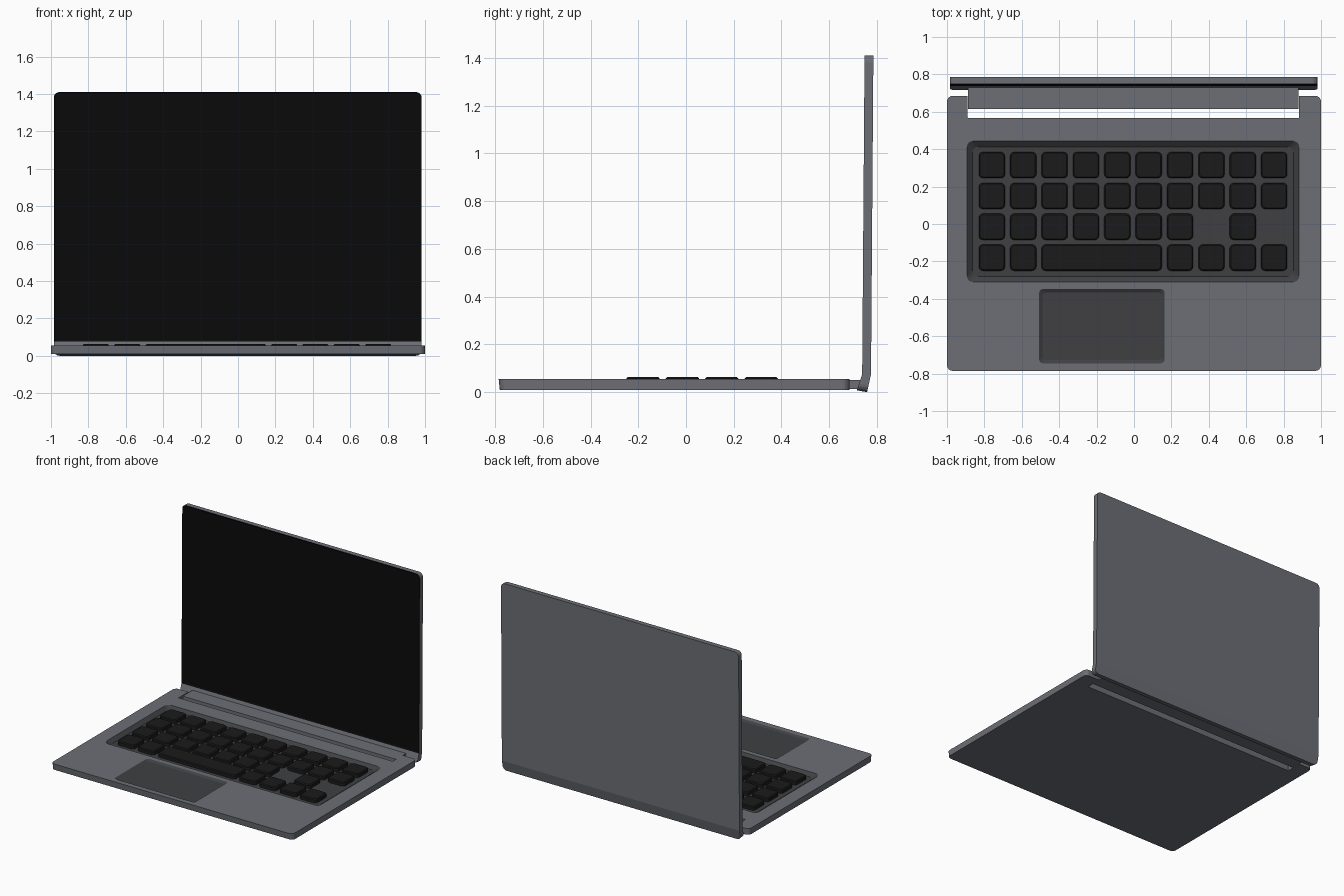
import bpy, bmesh, math
from mathutils import Vector

if "Cube" in bpy.data.objects:
    bpy.data.objects.remove(bpy.data.objects["Cube"])


def material(name, r, g, b):
    m = bpy.data.materials.new(name)
    m.diffuse_color = (r, g, b, 1)
    m.use_nodes = True
    m.node_tree.nodes["Principled BSDF"].inputs["Base Color"].default_value = m.diffuse_color
    return m


METAL = material("grey_metal", 0.15, 0.157, 0.18)
WELL = material("dark_well", 0.05, 0.051, 0.055)
KEY = material("key_black", 0.011, 0.011, 0.011)
GLASS = material("screen_black", 0.003, 0.003, 0.003)


def rounded(x0, x1, y0, y1, r, n=4):
    """Counter-clockwise outline of a rounded rectangle."""
    pts = []
    corners = [(x1 - r, y1 - r), (x0 + r, y1 - r), (x0 + r, y0 + r), (x1 - r, y0 + r)]
    for i, (cx, cy) in enumerate(corners):
        for k in range(n + 1):
            a = math.pi / 2 * (i + k / n)
            pts.append((cx + r * math.cos(a), cy + r * math.sin(a)))
    return pts


def finish(name, bm, *mats):
    bmesh.ops.recalc_face_normals(bm, faces=bm.faces)
    me = bpy.data.meshes.new(name)
    bm.to_mesh(me)
    bm.free()
    for m in mats:
        me.materials.append(m)
    ob = bpy.data.objects.new(name, me)
    bpy.context.collection.objects.link(ob)
    return ob


def stack(name, levels, mat):
    """Loft through (outline, z) levels and cap both ends."""
    bm = bmesh.new()
    rings = [[bm.verts.new((x, y, z)) for x, y in pts] for pts, z in levels]
    n = len(rings[0])
    for a, b in zip(rings, rings[1:]):
        for i in range(n):
            j = (i + 1) % n
            bm.faces.new((a[i], a[j], b[j], b[i]))
    bm.faces.new(rings[0])
    bm.faces.new(rings[-1])
    return finish(name, bm, mat)


def pocket(name, x0, x1, y0, y1, r, inset, floor):
    """Tapered cutter whose outline at z = TOP is the given rectangle."""
    i = inset
    return stack(name, [(rounded(x0 + i, x1 - i, y0 + i, y1 - i, r), floor),
                        (rounded(x0, x1, y0, y1, r), TOP),
                        (rounded(x0, x1, y0, y1, r), 0.2)], WELL)


# Base slab with hinge notch, keyboard well and trackpad recess
TOP = 0.056
base = stack("base", [(rounded(-1, 1, -0.78, 0.685, 0.03), 0.01),
                      (rounded(-1, 1, -0.785, 0.685, 0.03), TOP)], METAL)
base.data.materials.append(WELL)
notch = stack("notch_cutter", [(rounded(-0.89, 0.883, 0.568, 0.9, 0.002, 1), -0.1),
                               (rounded(-0.89, 0.883, 0.568, 0.9, 0.002, 1), 0.2)], METAL)
wells = [pocket("well_cutter", -0.893, 0.883, -0.31, 0.443, 0.03, 0.03, 0.034),
         pocket("pad_cutter", -0.507, 0.163, -0.745, -0.348, 0.02, 0.018, 0.046)]
bpy.context.view_layer.objects.active = base
for cutter in [notch] + wells:
    mod = base.modifiers.new("cut", 'BOOLEAN')
    mod.operation = 'DIFFERENCE'
    mod.solver = 'EXACT'
    mod.object = cutter
    bpy.ops.object.modifier_apply(modifier=mod.name)
    bpy.data.objects.remove(cutter)
for p in base.data.polygons:
    c = p.center
    inside = -0.9 < c.x < 0.89 and -0.75 < c.y < 0.45 and 0.03 < c.z < TOP - 0.001
    p.material_index = 1 if inside and p.normal.z > 0.1 else 0


# Keys: ten columns, four rows, with two gaps and a space bar
PITCH, HALF = 0.1677, 0.07


def key(name, x0, x1, cy):
    y0, y1 = cy - HALF, cy + HALF
    s = 0.006
    stack(name, [(rounded(x0, x1, y0, y1, 0.022, 3), 0.034),
                 (rounded(x0, x1, y0, y1, 0.022, 3), 0.057),
                 (rounded(x0 + s, x1 - s, y0 + s, y1 - s, 0.02, 3), 0.063)], KEY)


rows = [range(10), range(10), [0, 1, 2, 3, 4, 5, 6, 8], [0, 1, 6, 7, 8, 9]]
for r, cols in enumerate(rows):
    cy = 0.315 - r * 0.165
    for c in cols:
        cx = -0.76 + c * PITCH
        key(f"key_{r}_{c}", cx - HALF, cx + HALF, cy)
key("space_bar", -0.495, 0.149, 0.315 - 3 * 0.165)

# Hinge bar joining the notch to the lid
hinge = rounded(-0.887, 0.88, 0.614, 0.745, 0.004, 2)
stack("hinge_bar", [(hinge, 0.014), (hinge, 0.052)], METAL)

# Lid: rounded slab in x-z, nearly upright, with a bent chin at the bottom
BEND = 0.075
bm = bmesh.new()
outline = rounded(-0.985, 0.982, 0, 1.41, 0.03)
front = [bm.verts.new((x, 0, z)) for x, z in outline]
back = [bm.verts.new((x, 1, z)) for x, z in outline]
bm.faces.new(front)
bm.faces.new(back)
for i in range(len(outline)):
    j = (i + 1) % len(outline)
    bm.faces.new((front[i], front[j], back[j], back[i]))
bmesh.ops.bisect_plane(bm, geom=bm.verts[:] + bm.edges[:] + bm.faces[:],
                       plane_co=(0, 0, BEND), plane_no=(0, 0, 1))
for v in bm.verts:
    is_back = v.co.y > 0.5
    z = v.co.z
    y = 0.775 if is_back else 0.738
    if z >= BEND:
        y += (z - BEND) * 0.0075
    else:
        y -= (BEND - z) * (0.22 if is_back else 0.3)
        if not is_back:
            v.co.z += 0.008 * (BEND - z) / BEND
    v.co.y = y
bmesh.ops.recalc_face_normals(bm, faces=bm.faces)

# Black screen inset in the lid front
screen = max((f for f in bm.faces if f.normal.y < -0.9), key=lambda f: f.calc_area())
screen.material_index = 1
rim = bmesh.ops.inset_region(bm, faces=[screen], thickness=0.012, depth=0)
for f in rim["faces"]:
    f.material_index = 1
for v in screen.verts:
    v.co += Vector((0, 0.005, 0))
finish("lid", bm, METAL, GLASS)
